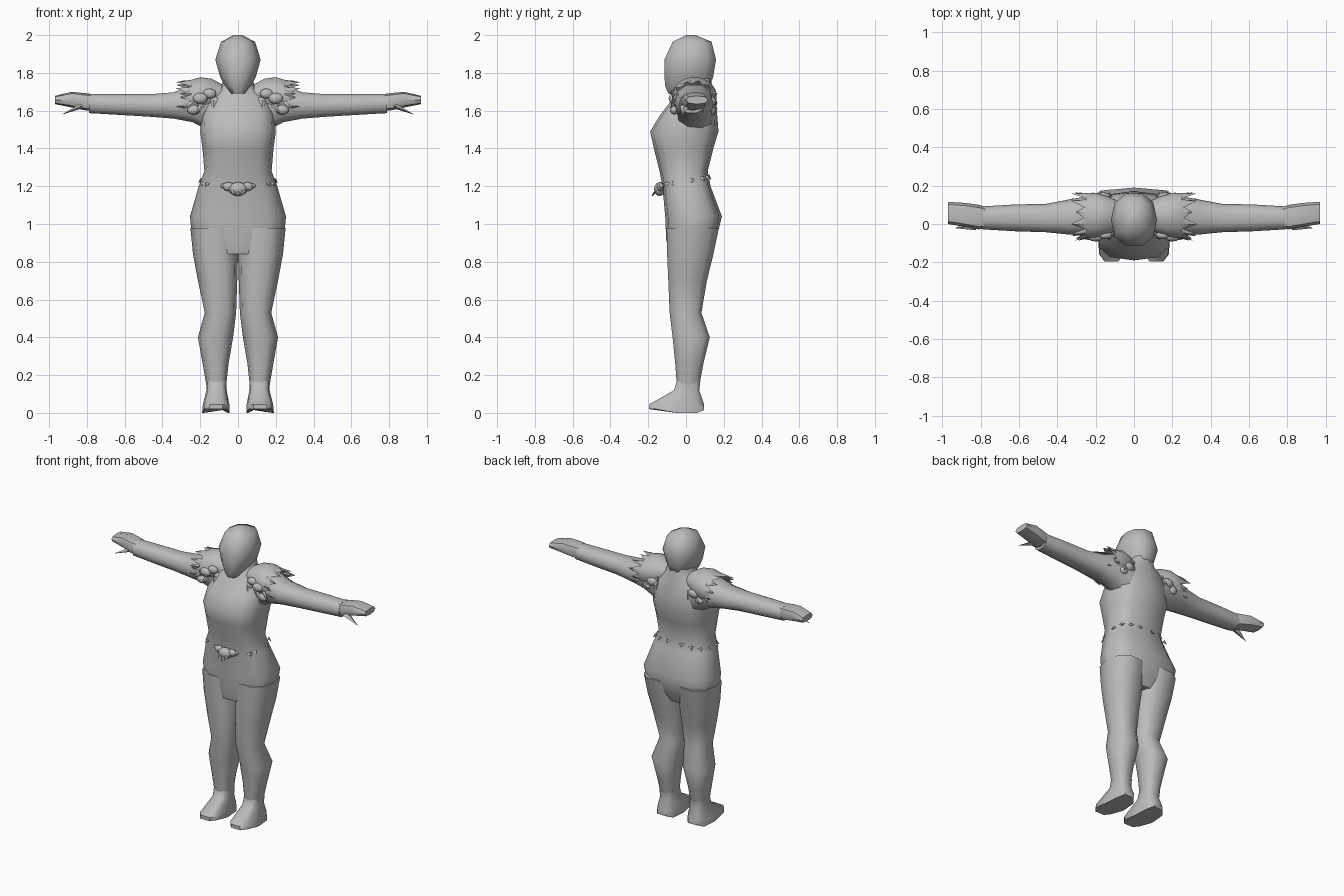
import bpy, bmesh, math
from mathutils import Vector

grey = bpy.data.materials.new("plain_grey")
grey.diffuse_color = (0.5, 0.5, 0.5, 1)


def finish(name, bm, angle=50):
    """Turn a bmesh into a smooth shaded object."""
    bmesh.ops.recalc_face_normals(bm, faces=bm.faces)
    me = bpy.data.meshes.new(name)
    bm.to_mesh(me)
    bm.free()
    ob = bpy.data.objects.new(name, me)
    bpy.context.collection.objects.link(ob)
    me.materials.append(grey)
    bpy.ops.object.select_all(action='DESELECT')
    bpy.context.view_layer.objects.active = ob
    ob.select_set(True)
    bpy.ops.object.shade_smooth_by_angle(angle=math.radians(angle))
    return ob


def mirror(ob):
    m = ob.modifiers.new("mirror", 'MIRROR')
    m.use_mirror_merge = False
    return ob


def loft(name, rings, n=12, power=0.8, axis='Z', angle=50):
    """Skin rings given as (position, a min, a max, b min, b max)."""
    bm = bmesh.new()
    loops = []
    for p, a0, a1, b0, b1 in rings:
        loop = []
        for i in range(n):
            t = 2 * math.pi * i / n
            c, s = math.cos(t), math.sin(t)
            a = (a0 + a1) / 2 + (a1 - a0) / 2 * math.copysign(abs(c) ** power, c)
            b = (b0 + b1) / 2 + (b1 - b0) / 2 * math.copysign(abs(s) ** power, s)
            loop.append(bm.verts.new((a, b, p) if axis == 'Z' else (p, a, b)))
        loops.append(loop)
    for u, v in zip(loops, loops[1:]):
        for i in range(n):
            j = (i + 1) % n
            bm.faces.new((u[i], u[j], v[j], v[i]))
    bm.faces.new(loops[0])
    bm.faces.new(loops[-1])
    return finish(name, bm, angle)


def sym(z, w, y0, y1):
    return (z, -w, w, y0, y1)


# Torso from the hips to the neck
loft("torso", [sym(0.84, 0.20, -0.09, 0.12), sym(0.92, 0.243, -0.105, 0.16),
               sym(1.04, 0.254, -0.11, 0.19), sym(1.20, 0.208, -0.125, 0.13),
               sym(1.28, 0.178, -0.14, 0.115), sym(1.40, 0.188, -0.17, 0.145),
               sym(1.49, 0.20, -0.19, 0.172), sym(1.58, 0.195, -0.135, 0.165),
               sym(1.67, 0.16, -0.065, 0.15), sym(1.72, 0.09, -0.04, 0.14),
               sym(1.78, 0.075, -0.02, 0.13)], power=0.68)

# Head
loft("head", [sym(1.69, 0.035, -0.095, -0.02), sym(1.73, 0.07, -0.115, 0.13),
              sym(1.78, 0.095, -0.12, 0.15), sym(1.87, 0.12, -0.12, 0.165),
              sym(1.965, 0.09, -0.075, 0.14), sym(2.0, 0.022, 0.0, 0.05)],
     n=10, power=0.85, angle=60)

# Legs
mirror(loft("leg", [(0.98, 0.0, 0.252, -0.108, 0.18), (0.84, 0.0, 0.238, -0.105, 0.15),
                    (0.70, 0.004, 0.212, -0.098, 0.115), (0.53, 0.010, 0.176, -0.09, 0.085),
                    (0.40, 0.026, 0.212, -0.075, 0.13), (0.26, 0.05, 0.187, -0.06, 0.095),
                    (0.13, 0.064, 0.165, -0.05, 0.07)], n=10))

# Feet with slightly lifted toes
foot = loft("foot", [(0.17, 0.062, 0.168, -0.05, 0.078), (0.12, 0.06, 0.167, -0.065, 0.072),
                     (0.045, 0.046, 0.186, -0.20, 0.10), (0.012, 0.046, 0.19, -0.20, 0.10)],
            n=10, power=0.6)
for v in foot.data.vertices:
    if v.co.z < 0.02:
        v.co.z = 0.02 if v.co.y < -0.15 else (0.015 if v.co.y > 0.08 else 0.0)
mirror(foot)

# Arms
mirror(loft("arm", [(0.12, -0.05, 0.15, 1.47, 1.74), (0.24, -0.06, 0.145, 1.535, 1.74),
                    (0.34, -0.055, 0.128, 1.555, 1.70), (0.46, -0.043, 0.105, 1.565, 1.69),
                    (0.62, -0.038, 0.102, 1.575, 1.69), (0.79, -0.028, 0.092, 1.585, 1.69)],
            n=10, axis='X'))

# Mitten hands
mirror(loft("hand", [(0.77, -0.02, 0.088, 1.60, 1.688), (0.81, -0.028, 0.10, 1.602, 1.693),
                     (0.88, -0.015, 0.11, 1.617, 1.70), (0.97, 0.0, 0.116, 1.635, 1.678)],
            n=8, power=0.75, axis='X'))


def spike(bm, base, tip, width, side=(0, 0, 1)):
    """Add a slim four sided shard from base to tip."""
    base, tip, side = Vector(base), Vector(tip), Vector(side)
    d = (tip - base).normalized()
    u = d.cross(side).normalized() * width
    w = d.cross(u).normalized() * width * 0.5
    ring = [bm.verts.new(base + o) for o in (u, w, -u, -w)]
    top = bm.verts.new(tip)
    bm.faces.new(ring)
    for i in range(4):
        bm.faces.new((ring[i], ring[(i + 1) % 4], top))


# Thumbs
bm = bmesh.new()
spike(bm, (0.83, -0.005, 1.625), (0.935, -0.022, 1.578), 0.028)
mirror(finish("thumb", bm, 30))

# Shoulder pads: domes with a jagged outer rim
bm = bmesh.new()
n = 22
loops = []
for x, ry, rz, zc in ((0.085, 0.075, 0.05, 1.69), (0.14, 0.10, 0.09, 1.68),
                      (0.20, 0.118, 0.103, 1.675), (0.25, 0.117, 0.093, 1.67),
                      (0.285, 0.11, 0.085, 1.665)):
    loop = []
    for i in range(n):
        t = math.radians(-75 + 330 * i / (n - 1)) + math.radians(15)
        k = 1.0
        px = x
        if x == 0.285:
            px, k = (0.33, 1.1) if i % 2 else (0.262, 0.92)
            px -= 0.025 * (i % 3 == 0)
        # the underside tucks up against the arm
        dz = math.sin(t) * rz * k
        loop.append(bm.verts.new((px, 0.045 + math.cos(t) * ry * k, zc + dz)))
    loops.append(loop)
for u, v in zip(loops, loops[1:]):
    for i in range(n - 1):
        bm.faces.new((u[i], u[i + 1], v[i + 1], v[i]))
mirror(finish("shoulder_pad", bm, 60))


def lumps(name, items):
    """Small flattened blobs given as (location, radius)."""
    bm = bmesh.new()
    for loc, r in items:
        made = bmesh.ops.create_icosphere(bm, subdivisions=2, radius=r)["verts"]
        for v in made:
            v.co = Vector((v.co.x, v.co.y * 0.6, v.co.z * 0.75)) + Vector(loc)
    return finish(name, bm, 60)


# Fur tufts on the front and back of the shoulders
mirror(lumps("shoulder_tuft", [((0.235, -0.062, 1.605), 0.036), ((0.20, -0.068, 1.665), 0.04),
                               ((0.15, -0.058, 1.69), 0.036), ((0.12, -0.045, 1.65), 0.03),
                               ((0.16, 0.142, 1.64), 0.04), ((0.20, 0.138, 1.60), 0.03)]))
bm = bmesh.new()
for s, y in ((1, 0.145), (-1, -0.065)):
    for x, z, dx, dz in ((0.13, 1.65, 0.0, -0.05), (0.19, 1.63, 0.03, -0.045),
                         (0.24, 1.64, 0.05, -0.03), (0.25, 1.69, 0.06, 0.0)):
        spike(bm, (x, y, z), (x + dx, y + s * 0.022, z + dz), 0.018, (0, 1, 0))
mirror(finish("shoulder_shard", bm, 20))

# Belt buckle: lobed ornament with a drooping point
lumps("belt_ornament", [((0, -0.14, 1.185), 0.05), ((0.05, -0.135, 1.198), 0.032),
                        ((-0.05, -0.135, 1.198), 0.032), ((0.075, -0.13, 1.202), 0.018),
                        ((-0.075, -0.13, 1.202), 0.018)])
bm = bmesh.new()
for x, z in ((0, 1.142), (0.022, 1.15), (-0.022, 1.15)):
    spike(bm, (x, -0.145, 1.19), (x * 1.2, -0.184, z), 0.022, (0, 1, 0))
finish("belt_point", bm, 20)

# Belt scraps around the waist, rising towards the back
bm = bmesh.new()
for x, y, z in ((0.165, -0.105, 1.21), (0.185, -0.07, 1.215), (0.197, 0.03, 1.23),
                (0.175, 0.09, 1.24), (0.12, 0.115, 1.245), (0.05, 0.122, 1.25)):
    out = Vector((x, y, 0)).normalized()
    spike(bm, (x - out.x * 0.005, y - out.y * 0.005, z + 0.006),
          (x + out.x * 0.014, y + out.y * 0.014, z - 0.014), 0.02)
mirror(finish("belt_scrap", bm, 20))
